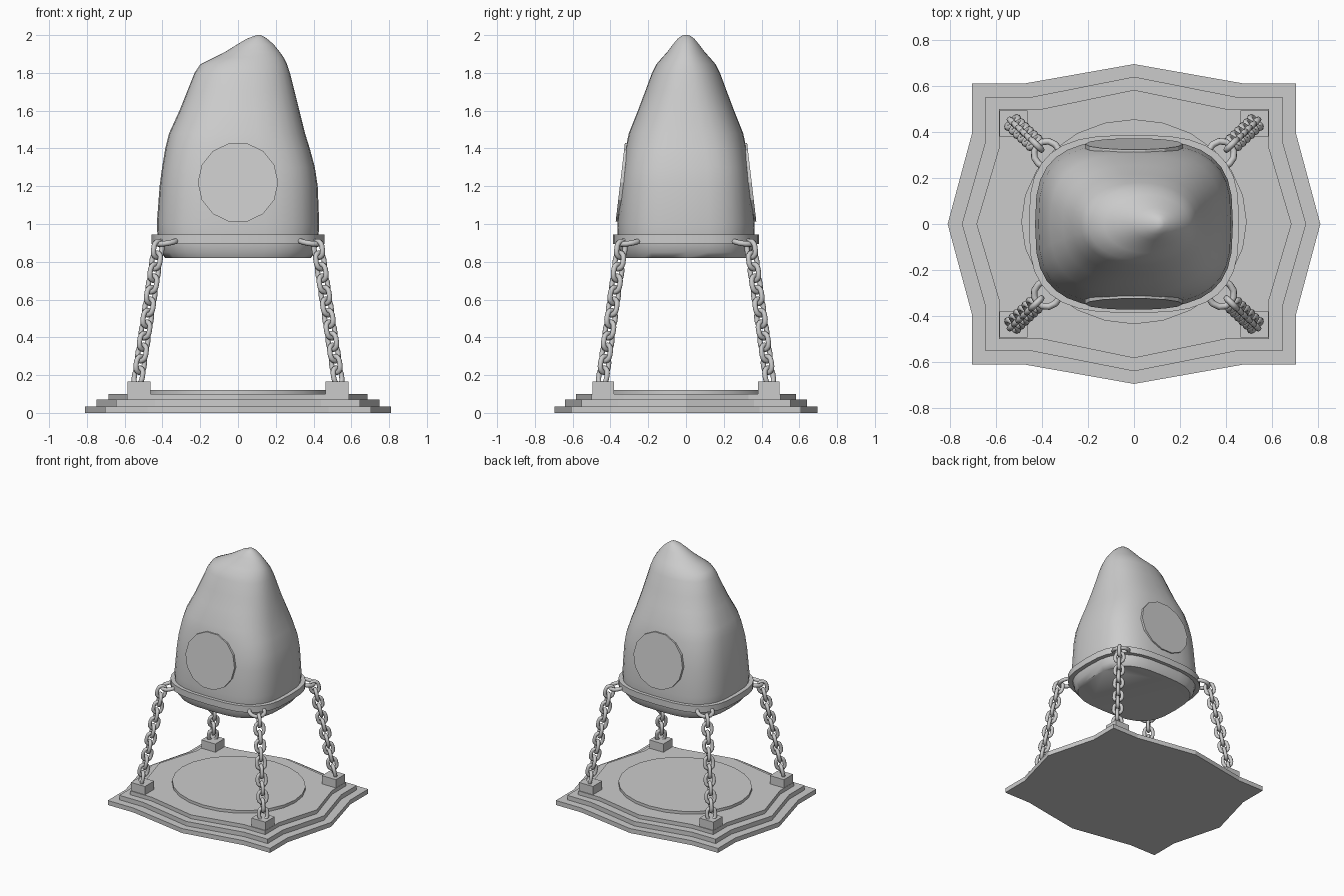
import bpy, bmesh, math
from mathutils import Vector, Matrix

if "Cube" in bpy.data.objects:
    bpy.data.objects.remove(bpy.data.objects["Cube"])

TAU = 2 * math.pi


def finish(name, bm, smooth=None):
    bmesh.ops.recalc_face_normals(bm, faces=bm.faces)
    me = bpy.data.meshes.new(name)
    bm.to_mesh(me)
    bm.free()
    ob = bpy.data.objects.new(name, me)
    bpy.context.collection.objects.link(ob)
    if smooth:
        bpy.ops.object.select_all(action='DESELECT')
        ob.select_set(True)
        bpy.context.view_layer.objects.active = ob
        bpy.ops.object.shade_smooth_by_angle(angle=math.radians(smooth))
    return ob


def loft(bm, rings, caps=True, closed=False):
    vs = [[bm.verts.new(p) for p in r] for r in rings]
    n = len(vs[0])
    pairs = list(zip(vs, vs[1:])) + ([(vs[-1], vs[0])] if closed else [])
    for a, b in pairs:
        for i in range(n):
            j = (i + 1) % n
            bm.faces.new((a[i], a[j], b[j], b[i]))
    if caps and not closed:
        bm.faces.new(vs[0])
        bm.faces.new(vs[-1])


def oval(a, b, z, n=32, e=2.0, cx=0.0, cy=0.0):
    def p(c):
        return math.copysign(abs(c) ** (2 / e), c)
    return [(cx + a * p(math.cos(TAU * i / n)), cy + b * p(math.sin(TAU * i / n)), z) for i in range(n)]


def stepped_outline(cx, cy, kx, ky, px, py, z):
    q = [(px, 0), (cx, ky), (cx, cy), (kx, cy), (0, py)]
    half = q + [(-x, y) for x, y in q[3::-1]]
    return [(x, y, z) for x, y in half + [(x, -y) for x, y in half[-2:0:-1]]]


# stepped base plates
steps = [(.705, .61, .48, .39, .81, .695, 0, .035),
         (.645, .553, .44, .36, .748, .64, .035, .07),
         (.587, .50, .40, .33, .685, .583, .07, .10)]
for k, (*dims, z0, z1) in enumerate(steps):
    bm = bmesh.new()
    loft(bm, [stepped_outline(*dims, z0), stepped_outline(*dims, z1)])
    finish(f"base_step_{k + 1}", bm)

# raised disc on the base
bm = bmesh.new()
loft(bm, [oval(.49, .445, .10, 24, cy=.01), oval(.49, .445, .122, 24, cy=.01)])
finish("base_disc", bm, 30)

# hanging rock: height, left x, right x, half depth, squareness
rock = [(.82, -.385, .385, .335, 3), (.85, -.41, .41, .352, 3), (.90, -.424, .424, .36, 3),
        (1.0, -.43, .43, .364, 3), (1.2, -.415, .422, .348, 3), (1.3, -.402, .407, .336, 3),
        (1.4, -.385, .38, .32, 2.8), (1.48, -.365, .355, .303, 2.6), (1.6, -.31, .325, .255, 2.4),
        (1.7, -.27, .30, .217, 2.3), (1.8, -.23, .275, .18, 2.2), (1.845, -.20, .26, .157, 2.1),
        (1.88, -.13, .243, .127, 2), (1.91, -.07, .222, .10, 2), (1.95, -.005, .19, .07, 2),
        (1.98, .045, .155, .045, 2), (1.995, .085, .132, .025, 2), (2.0, .10, .12, .01, 2)]
bm = bmesh.new()
loft(bm, [oval((r - l) / 2, d, z, 32, e, cx=(l + r) / 2) for z, l, r, d, e in rock])
finish("hanging_rock", bm, 50)

# flat round facets on the front and back of the rock
for name, s in (("front", -1), ("back", 1)):
    bm = bmesh.new()
    rings = []
    for off in (-.04, 0):
        rings.append([(.213 * math.cos(TAU * i / 14),
                       s * (.348 + off - .025 * math.sin(TAU * i / 14)),
                       1.22 + .213 * math.sin(TAU * i / 14)) for i in range(14)])
    loft(bm, rings)
    finish(name + "_facet", bm)

# metal band around the rock
bm = bmesh.new()
loft(bm, [oval(.425, .36, .895, 32, 3), oval(.457, .387, .895, 32, 3),
          oval(.457, .387, .945, 32, 3), oval(.425, .36, .945, 32, 3)], closed=True)
finish("rock_band", bm, 40)


def link(bm, mid, along, side, r, straight, wire):
    # stadium-shaped chain link swept with a round wire
    up = along.cross(side).normalized()
    rings = []
    for i in range(14):
        end = 1 if i < 7 else -1
        t = math.pi * ((i % 7) / 6) + (0 if end > 0 else math.pi)
        out = side * math.cos(t) + along * math.sin(t)
        c = mid + along * (end * straight) + out * r
        rings.append([c + wire * (out * math.cos(TAU * k / 8) + up * math.sin(TAU * k / 8))
                      for k in range(8)])
    loft(bm, rings, closed=True)


# corner blocks, chains and band hooks
COUNT = 12
for sx in (-1, 1):
    for sy in (-1, 1):
        tag = ("front" if sy < 0 else "back") + ("_left" if sx < 0 else "_right")
        bm = bmesh.new()
        bmesh.ops.create_cube(bm, size=1, matrix=Matrix.Translation((sx * .524, sy * .437, .1275))
                              @ Matrix.Diagonal((.122, .114, .075, 1)))
        finish(tag + "_block", bm)

        lo, hi = Vector((sx * .527, sy * .44, .195)), Vector((sx * .425, sy * .345, .865))
        along = (hi - lo).normalized()
        across = along.cross(Vector((sx, sy, 0))).normalized()
        other = along.cross(across).normalized()
        bm = bmesh.new()
        for i in range(COUNT):
            link(bm, lo.lerp(hi, i / (COUNT - 1)), along, across if i % 2 == 0 else other,
                 .030, .014, .0135)
        finish(tag + "_chain", bm, 60)

        bm = bmesh.new()
        outward = Vector((sx * .75, sy * .66, -.2)).normalized()
        tangent = Vector((-sx * .66, sy * .75, 0)).normalized()
        link(bm, Vector((sx * .378, sy * .303, .905)), outward, tangent, .055, .004, .0145)
        finish(tag + "_hook", bm, 60)
